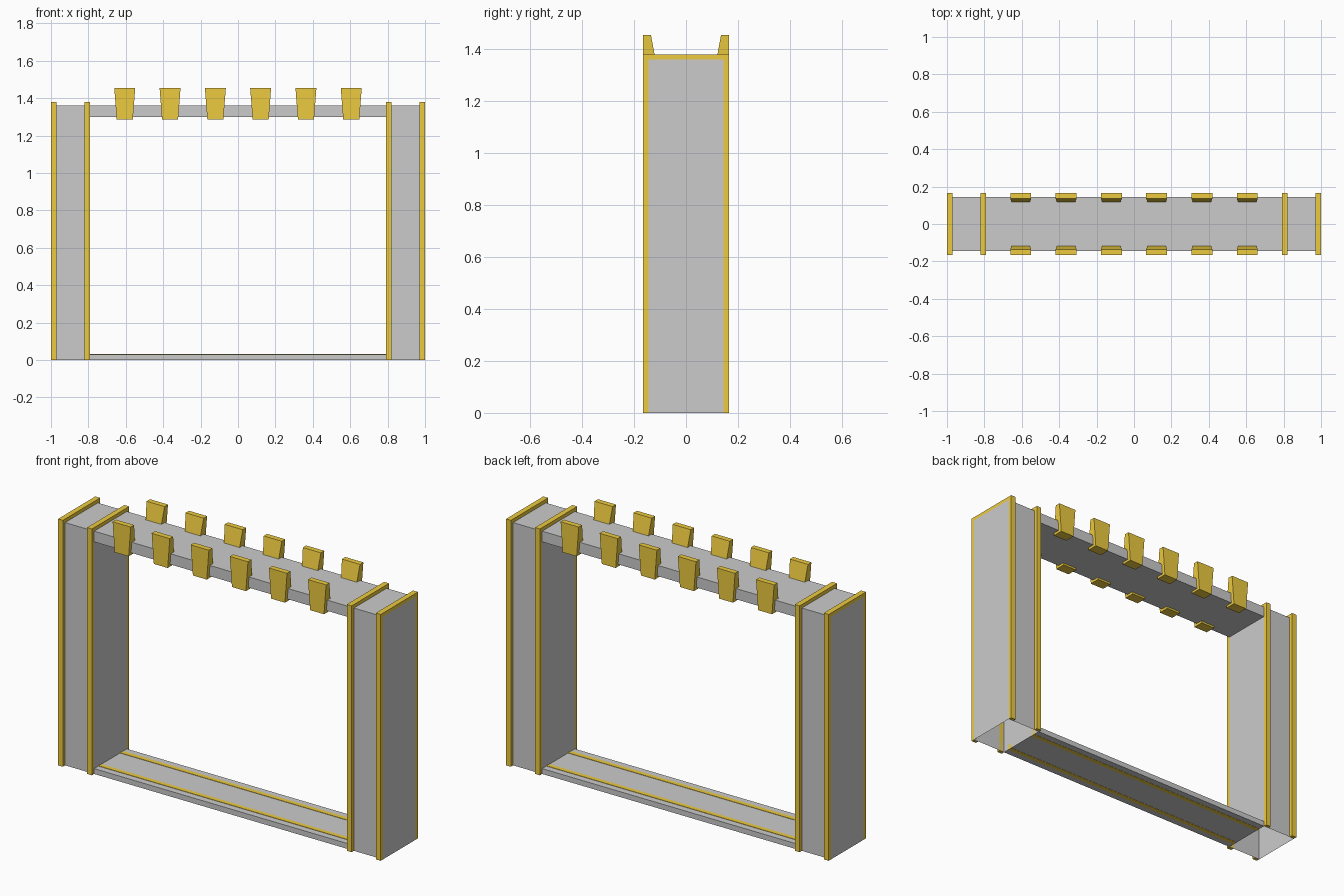
import bpy
import bmesh

if "Cube" in bpy.data.objects:
    bpy.data.objects.remove(bpy.data.objects["Cube"])

gold = bpy.data.materials.new("gold")
gold.diffuse_color = (0.85, 0.6, 0.05, 1)
gold.use_nodes = True
gold.node_tree.nodes["Principled BSDF"].inputs["Base Color"].default_value = gold.diffuse_color


def finish(name, bm, mat=None):
    bmesh.ops.recalc_face_normals(bm, faces=bm.faces)
    mesh = bpy.data.meshes.new(name)
    bm.to_mesh(mesh)
    bm.free()
    ob = bpy.data.objects.new(name, mesh)
    bpy.context.collection.objects.link(ob)
    if mat:
        mesh.materials.append(mat)
    return ob


def box(name, x, y, z, mat=None, open_bottom=False):
    bm = bmesh.new()
    bmesh.ops.create_cube(bm, size=1)
    for v in bm.verts:
        v.co = [r[0] + (c + 0.5) * (r[1] - r[0]) for c, r in zip(v.co, (x, y, z))]
    ob_faces = [f for f in bm.faces if f.calc_center_median().z < z[0] + 1e-5]
    # normals are fixed while the box is still closed
    bmesh.ops.recalc_face_normals(bm, faces=bm.faces)
    if open_bottom:
        bmesh.ops.delete(bm, geom=ob_faces, context='FACES_ONLY')
    return finish(name, bm, mat)


def trim_frame(name, x0, x1):
    # upside-down U profile in the YZ plane, extruded along x
    profile = [(-0.165, 0), (-0.165, 1.38), (0.165, 1.38), (0.165, 0),
               (0.145, 0), (0.145, 1.36), (-0.145, 1.36), (-0.145, 0)]
    bm = bmesh.new()
    face = bm.faces.new([bm.verts.new((x0, y, z)) for y, z in profile])
    ext = bmesh.ops.extrude_face_region(bm, geom=[face])
    for v in ext["geom"]:
        if isinstance(v, bmesh.types.BMVert):
            v.co.x = x1
    return finish(name, bm, gold)


def battlement(name, x, side):
    # tapered block: vertical outer face, sloped inner face, wider at the top
    bm = bmesh.new()
    bmesh.ops.create_cube(bm, size=2)
    for v in bm.verts:
        top, outer = v.co.z > 0, v.co.y > 0
        half = 0.056 if top else 0.043
        depth = 0.165 if outer else (0.135 if top else 0.104)
        v.co = (x + v.co.x * half, side * depth, 1.455 if top else 1.287)
    return finish(name, bm, gold)


# Pillars with gold trim frames
for label, s in (("left", -1), ("right", 1)):
    box(label + "_pillar", sorted((s * 0.79, s * 1.0)), (-0.145, 0.145), (0, 1.36),
        open_bottom=True)
    for part, a, b in (("outer", 0.97, 1.0), ("inner", 0.79, 0.82)):
        trim_frame(f"{label}_{part}_trim", *sorted((s * a, s * b)))

# Lintel and floor sill
box("top_beam", (-0.79, 0.79), (-0.145, 0.145), (1.30, 1.36))
box("floor_sill", (-0.79, 0.79), (-0.145, 0.145), (0, 0.03))

# Floor strips and battlements on both sides
for label, s in (("front", -1), ("back", 1)):
    box(label + "_floor_strip", (-0.79, 0.79), sorted((s * 0.083, s * 0.108)),
        (-0.001, 0.032), gold)
    for i in range(6):
        battlement(f"{label}_battlement_{i + 1}", (i - 2.5) * 0.2422, s)
